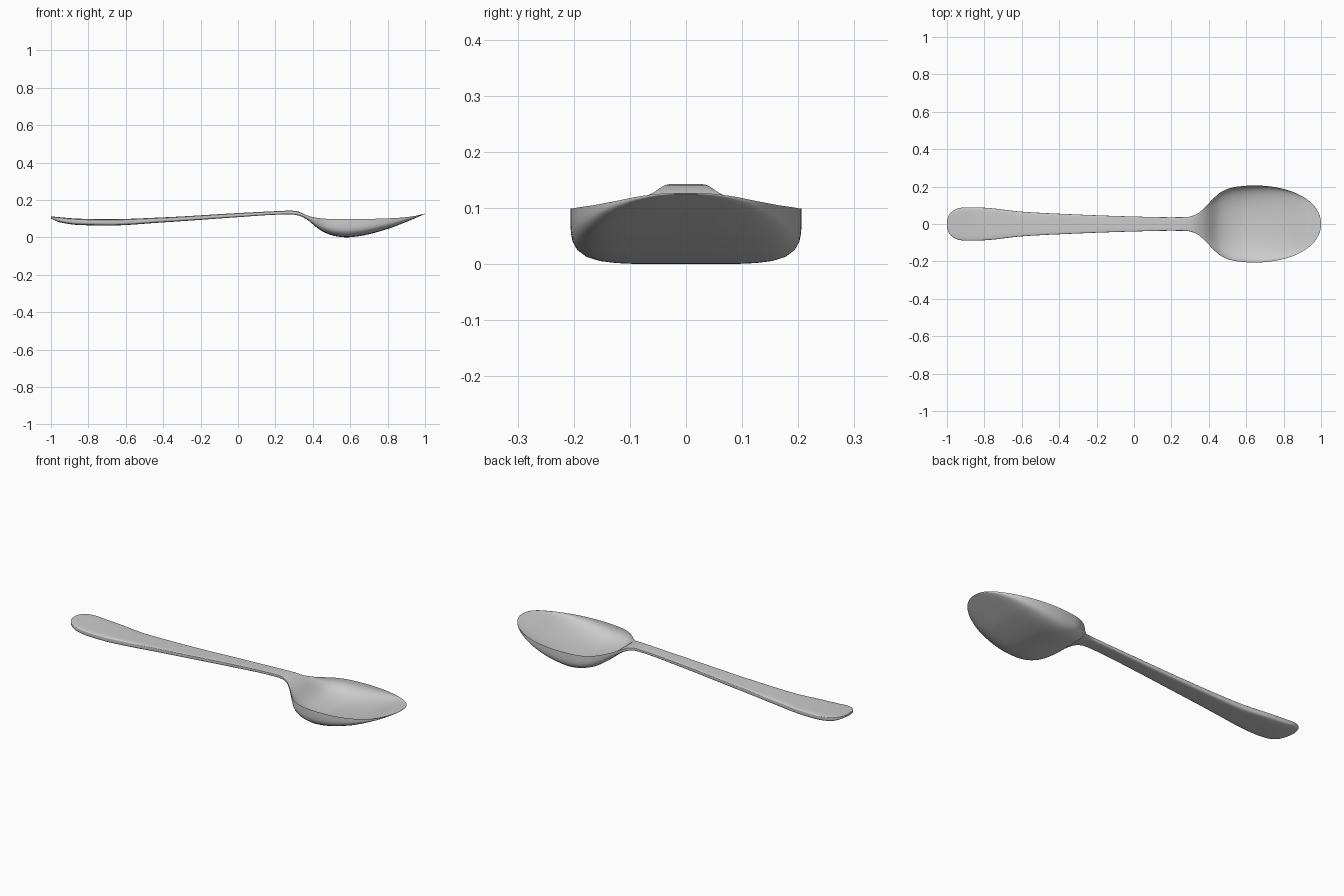
import bpy, bmesh, math

if "Cube" in bpy.data.objects:
    bpy.data.objects.remove(bpy.data.objects["Cube"])

# Profiles along the spoon's length: (x, value)
HALF_WIDTH = [(-1, .086), (-.87, .089), (-.8, .087), (-.6, .066), (-.4, .055), (0, .040),
              (.2, .036), (.28, .037), (.33, .05), (.38, .09), (.42, .132), (.47, .174),
              (.54, .198), (.64, .206), (1, .206)]
TOP_Z = [(-1, .112), (-.85, .1), (-.7, .097), (-.4, .107), (0, .13), (.2, .14), (.28, .143),
         (.31, .141), (.36, .126), (.41, .109), (.46, .1), (.53, .098), (.7, .099),
         (.85, .104), (.93, .112), (1, .127)]
BOTTOM_Z = [(-1, .1), (-.95, .08), (-.85, .066), (-.7, .063), (-.4, .08), (0, .108),
            (.2, .121), (.28, .123), (.33, .115), (.38, .087), (.42, .053), (.47, .022),
            (.53, .005), (.58, 0), (.65, .007), (.8, .045), (.9, .083), (1, .125)]


def curve(points, x):
    """Monotone cubic interpolation through the points."""
    n = len(points)
    d = [(points[i+1][1] - points[i][1]) / (points[i+1][0] - points[i][0]) for i in range(n - 1)]

    def slope(i):
        if i == 0 or i == n - 1:
            return d[min(i, n - 2)]
        a, b = d[i-1], d[i]
        return 2 * a * b / (a + b) if a * b > 0 else 0

    i = 0
    while i < n - 2 and x > points[i+1][0]:
        i += 1
    (x0, y0), (x1, y1) = points[i], points[i+1]
    h = x1 - x0
    t = (x - x0) / h
    return ((2*t**3 - 3*t**2 + 1) * y0 + (t**3 - 2*t**2 + t) * h * slope(i)
            + (3*t**2 - 2*t**3) * y1 + (t**3 - t**2) * h * slope(i + 1))


def cap(x, start, n):
    """Rounded plan shape at an end."""
    u = min(1, max(0, (x - start) / (1 - start)))
    return (1 - u**n) ** (1 / n)


def superellipse(a, n):
    c, s = math.cos(a), abs(math.sin(a))
    r = (abs(c)**n + s**n) ** (-1 / n)
    return r * c, r * s


def section(x, steps=28):
    """Closed cross-section: boxy underside, crowned handle top or hollow bowl top."""
    w = curve(HALF_WIDTH, x) * cap(-x, .9, 2.4) * cap(x, .64, 2.1)
    top, bottom = curve(TOP_Z, x), curve(BOTTOM_Z, x)
    depth = top - bottom
    b = min(1, max(0, (x - .3) / .15))
    b = b * b * (3 - 2 * b)
    edge = top - .3 * depth * (1 - b)
    dip = -.3 * depth * (1 - b) + max(depth - .012, .4 * depth) * b
    ring = []
    for i in range(steps):
        t, s = superellipse(math.pi * (1 - i / steps), 5)
        ring.append((x, w * t, edge - (edge - bottom) * s))
    for i in range(steps):
        t, s = superellipse(math.pi * i / steps, 5 - 2.4 * b)
        ring.append((x, w * t, edge - dip * s))
    return ring


# Spoon: loft the sections from handle end to bowl tip
bm = bmesh.new()
N = 160
rings = [[bm.verts.new(p) for p in section(-math.cos(math.pi * k / N))] for k in range(N + 1)]
for r0, r1 in zip(rings, rings[1:]):
    for i in range(len(r0)):
        j = (i + 1) % len(r0)
        bm.faces.new((r0[i], r0[j], r1[j], r1[i]))
bmesh.ops.remove_doubles(bm, verts=bm.verts, dist=1e-5)
bmesh.ops.recalc_face_normals(bm, faces=bm.faces)
mesh = bpy.data.meshes.new("spoon")
bm.to_mesh(mesh)
bm.free()
spoon = bpy.data.objects.new("spoon", mesh)
bpy.context.collection.objects.link(spoon)
bpy.context.view_layer.objects.active = spoon
spoon.select_set(True)
bpy.ops.object.shade_smooth_by_angle(angle=math.radians(45))
